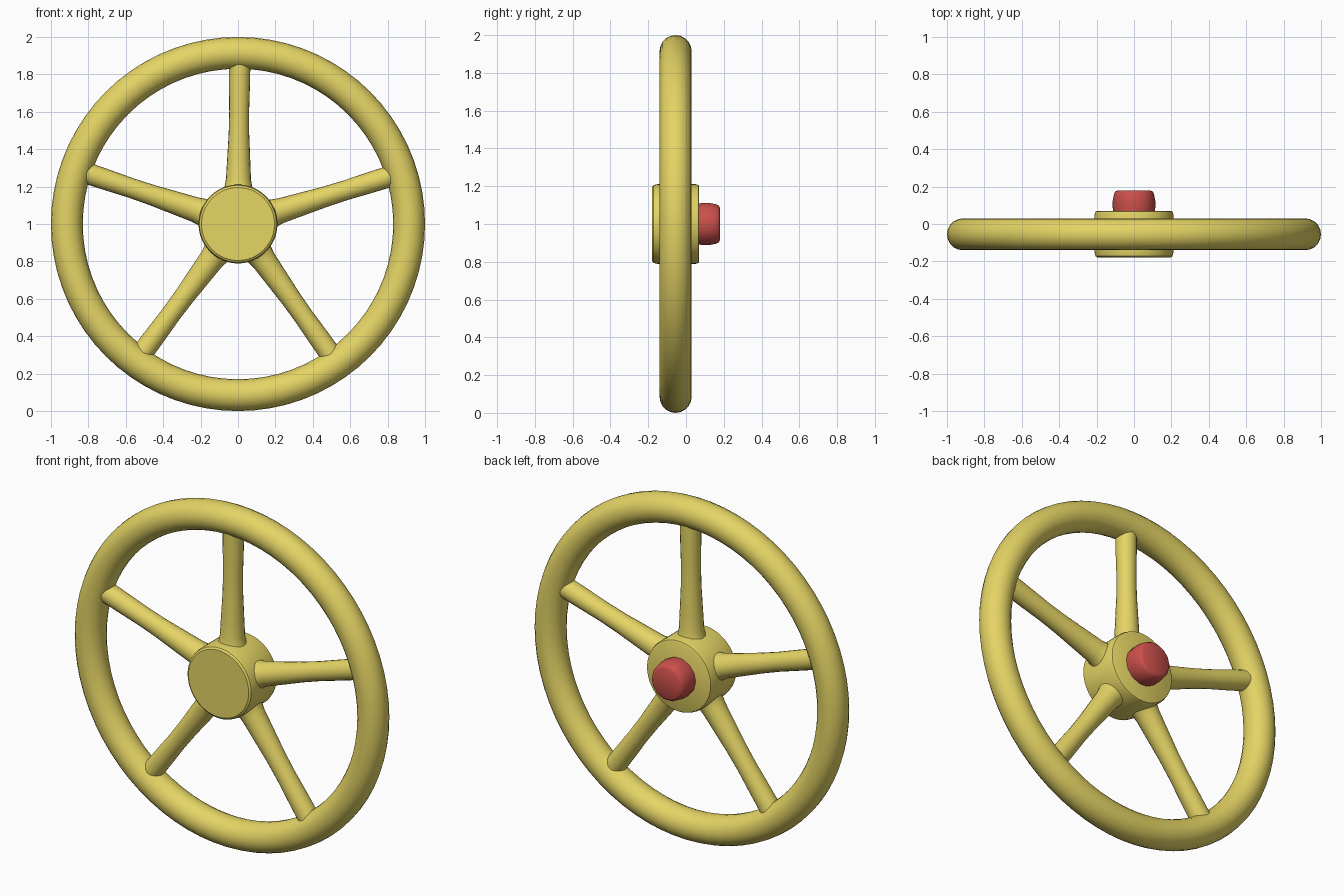
import bpy, bmesh, math
from mathutils import Matrix, Vector

if "Cube" in bpy.data.objects:
    bpy.data.objects.remove(bpy.data.objects["Cube"])

CENTRE = Vector((0, -0.055, 1.0))

def material(name, rgb):
    m = bpy.data.materials.new(name)
    m.diffuse_color = (*rgb, 1)
    m.use_nodes = True
    m.node_tree.nodes["Principled BSDF"].inputs["Base Color"].default_value = m.diffuse_color
    return m

yellow = material("yellow_paint", (0.78, 0.66, 0.13))
red = material("red_paint", (0.60, 0.08, 0.07))

def finish(ob, mat, angle=35):
    ob.data.materials.append(mat)
    bpy.ops.object.select_all(action='DESELECT')
    ob.select_set(True)
    bpy.context.view_layer.objects.active = ob
    bpy.ops.object.shade_smooth_by_angle(angle=math.radians(angle))

def lathe(name, profile, sides, matrix, mat, caps=True):
    """Revolve (radius, height) points about local z, then place by matrix."""
    bm = bmesh.new()
    rings = []
    for r, h in profile:
        rings.append([bm.verts.new((r * math.cos(2 * math.pi * i / sides),
                                    r * math.sin(2 * math.pi * i / sides), h))
                      for i in range(sides)])
    for a, b in zip(rings, rings[1:]):
        for i in range(sides):
            j = (i + 1) % sides
            bm.faces.new((a[i], a[j], b[j], b[i]))
    if caps:
        bm.faces.new(rings[0][::-1])
        bm.faces.new(rings[-1])
    bm.transform(matrix)
    bmesh.ops.recalc_face_normals(bm, faces=bm.faces)
    me = bpy.data.meshes.new(name)
    bm.to_mesh(me)
    bm.free()
    ob = bpy.data.objects.new(name, me)
    bpy.context.collection.objects.link(ob)
    finish(ob, mat)
    return ob

# Rim
bpy.ops.mesh.primitive_torus_add(location=CENTRE, rotation=(math.pi / 2, 0, 0),
                                 major_segments=72, minor_segments=20,
                                 major_radius=0.915, minor_radius=0.085)
rim = bpy.context.object
rim.name = "rim"
finish(rim, yellow, 60)

# Local z of the hub and knob points to the back (+y)
to_back = Matrix.Translation((0, 0, 1)) @ Matrix.Rotation(-math.pi / 2, 4, 'X')

# Hub with softened edges
lathe("hub", [(0.195, -0.18), (0.206, -0.172), (0.211, -0.15), (0.211, 0.05),
              (0.206, 0.066), (0.198, 0.07)], 48, to_back, yellow)

# Rear knob
lathe("knob", [(0.11, 0.05), (0.114, 0.09), (0.114, 0.125), (0.107, 0.16),
               (0.1, 0.173), (0.088, 0.18)], 14, to_back, red)

# Spokes, flared where they meet the hub
spoke_profile = [(0.085, 0.17), (0.073, 0.205), (0.067, 0.24), (0.062, 0.34),
                 (0.055, 0.48), (0.053, 0.6), (0.056, 0.74), (0.058, 0.9)]
for k in range(5):
    place = (Matrix.Translation(CENTRE)
             @ Matrix.Rotation(math.radians(0.6 + 72 * k), 4, 'Y'))
    lathe(f"spoke_{k + 1}", spoke_profile, 20, place, yellow)
